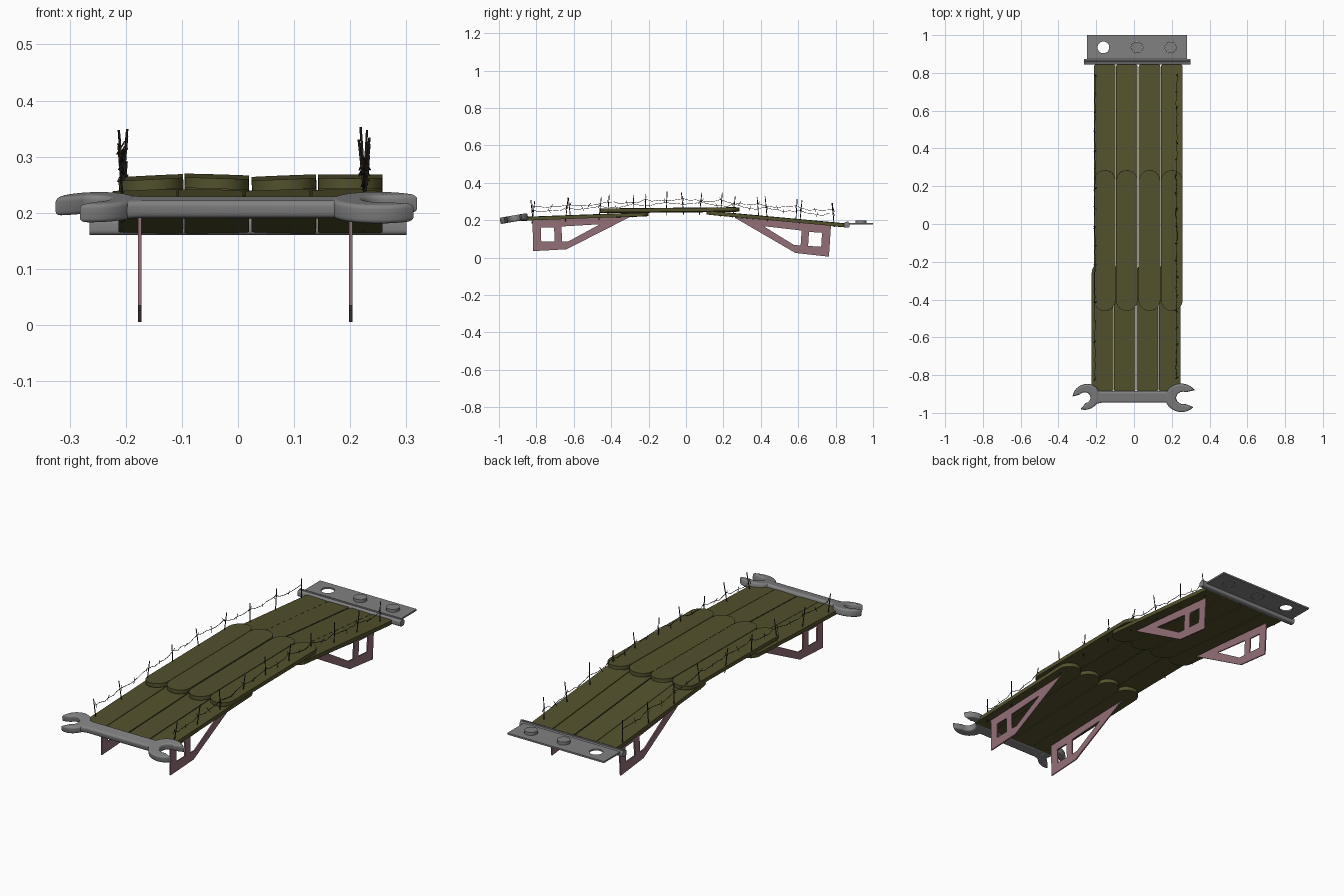
import bpy
import math
import random
from mathutils import Matrix, Vector

random.seed(4)
if "Cube" in bpy.data.objects:
    bpy.data.objects.remove(bpy.data.objects["Cube"], do_unlink=True)


def material(name, rgb):
    mat = bpy.data.materials.new(name)
    mat.use_nodes = True
    mat.diffuse_color = (*rgb, 1)
    mat.node_tree.nodes["Principled BSDF"].inputs["Base Color"].default_value = (*rgb, 1)
    return mat


OLIVE = material("olive wood", (0.088, 0.083, 0.026))
STEEL = material("grey steel", (0.22, 0.22, 0.22))
PINK = material("dusty pink", (0.29, 0.16, 0.18))
WIRE = material("dark wire", (0.03, 0.023, 0.017))

# Maps a flat outline drawn in (y, z) to the side plane, thickness along x
SIDE = Matrix(((0, 0, 1, 0), (1, 0, 0, 0), (0, 1, 0, 0), (0, 0, 0, 1)))


def curve_mesh(name, curve, matrix, mat):
    """Turn a curve into a finished mesh object."""
    temp = bpy.data.objects.new(name + "_curve", curve)
    bpy.context.collection.objects.link(temp)
    bpy.context.view_layer.update()
    graph = bpy.context.evaluated_depsgraph_get()
    mesh = bpy.data.meshes.new_from_object(temp.evaluated_get(graph))
    bpy.data.objects.remove(temp, do_unlink=True)
    mesh.transform(matrix)
    mesh.materials.clear()
    mesh.materials.append(mat)
    mesh.shade_smooth()
    mesh.set_sharp_from_angle(angle=math.radians(35))
    obj = bpy.data.objects.new(name, mesh)
    bpy.context.collection.objects.link(obj)
    return obj


def add_spline(curve, points, closed):
    spline = curve.splines.new('POLY')
    spline.points.add(len(points) - 1)
    for p, co in zip(spline.points, points):
        p.co = (*co, 0, 1) if len(co) == 2 else (*co, 1)
    spline.use_cyclic_u = closed


def slab(name, outlines, thick, matrix, mat, bevel=0.0):
    """Extrude a flat outline; further outlines inside it become holes."""
    curve = bpy.data.curves.new(name, 'CURVE')
    curve.dimensions = '2D'
    curve.fill_mode = 'BOTH'
    curve.extrude = thick / 2 - bevel
    curve.bevel_depth = bevel
    curve.bevel_resolution = 3
    curve.offset = -bevel
    for points in outlines:
        add_spline(curve, points, True)
    return curve_mesh(name, curve, matrix, mat)


def wires(name, paths, radius):
    curve = bpy.data.curves.new(name, 'CURVE')
    curve.dimensions = '3D'
    curve.bevel_depth = radius
    curve.bevel_resolution = 1
    curve.use_fill_caps = True
    for points in paths:
        add_spline(curve, points, False)
    return curve_mesh(name, curve, Matrix(), WIRE)


def arc(cx, cy, rx, ry, start, end, n):
    angles = [math.radians(start + (end - start) * i / n) for i in range(n + 1)]
    return [(cx + rx * math.cos(a), cy + ry * math.sin(a)) for a in angles]


def circle(cx, cy, r):
    return arc(cx, cy, r, r, 0, 345, 23)


def rounded_box(x0, x1, y0, y1, r):
    pts = []
    for cx, cy, a in ((x1 - r, y1 - r, 0), (x0 + r, y1 - r, 90),
                      (x0 + r, y0 + r, 180), (x1 - r, y0 + r, 270)):
        pts += arc(cx, cy, r, r, a, a + 90, 5)
    return pts


# Deck: three overlapping rows of four round-ended planks
def plank(name, x, start, end, depth0, depth1, roll, lift):
    (y0, z0), (y1, z1) = start, end
    half, w = math.hypot(y1 - y0, z1 - z0) / 2, 0.0575
    outline = (arc(0, half - depth1, w, depth1, 0, 180, 16)
               + arc(0, depth0 - half, w, depth0, 180, 360, 16))
    m = (Matrix.Translation((x, (y0 + y1) / 2, (z0 + z1) / 2 + lift))
         @ Matrix.Rotation(math.atan2(z1 - z0, y1 - y0), 4, 'X')
         @ Matrix.Rotation(roll, 4, 'Y'))
    slab(name, [outline], 0.019, m, OLIVE)


ROLLS = (-0.05, 0.03, -0.04, 0.0)
for i, x in enumerate((-0.155, -0.038, 0.082, 0.2)):
    lift = 0.002 * (i % 2)
    plank(f"front_plank_{i + 1}", x - 0.011, (-0.885, 0.207), (-0.2, 0.232),
          0.004, 0.058, ROLLS[i] / 2, 0)
    plank(f"middle_plank_{i + 1}", x, (-0.46, 0.25), (0.285, 0.257),
          0.058, 0.058, ROLLS[i], lift)
    plank(f"back_plank_{i + 1}", x, (0.11, 0.241), (0.86, 0.172),
          0.058, 0.03, -ROLLS[i] / 2, 0)

# Supports: flat truss frames, one pair under each end
TRUSS = (
    ((0, 0.005), (0, -0.165), (0.18, -0.157), (0.52, 0.012)),
    ((0.045, -0.04), (0.045, -0.115), (0.115, -0.115), (0.115, -0.04)),
    ((0.155, -0.035), (0.155, -0.115), (0.19, -0.115), (0.36, -0.025)),
)


def truss(name, x, y, z, direction, tilt):
    c, s = math.cos(tilt), math.sin(tilt)
    outlines = [[(y + direction * (u * c - v * s), z + u * s + v * c) for u, v in loop]
                for loop in TRUSS]
    slab(name, outlines, 0.006, Matrix.Translation((x, 0, 0)) @ SIDE, PINK)


for side, x in (("right", -0.175), ("left", 0.201)):
    truss(f"front_{side}_support", x, -0.82, 0.2, 1, 0.01)
    truss(f"back_{side}_support", x, 0.775, 0.17, -1, 0.065)

# Wrench across the front end, tilted with its back edge up
WRENCH = Matrix.Translation((0, -0.915, 0.21)) @ Matrix.Rotation(0.17, 4, 'X')


def wrench_head(name, x, y, r, turn):
    jaw = arc(0, 0, r * 1.12, r, 38, 322, 32)
    mouth = arc(0.01, 0, r * 0.5, r * 0.47, 290, 70, 10)
    m = WRENCH @ Matrix.Translation((x, y, 0)) @ Matrix.Rotation(math.radians(turn), 4, 'Z')
    slab(name, [jaw + mouth], 0.034, m, STEEL, 0.008)


slab("wrench_handle", [[(-0.215, -0.04), (-0.17, -0.03), (0.17, -0.03), (0.215, -0.045),
                        (0.215, 0.045), (0.17, 0.03), (-0.17, 0.03), (-0.215, 0.04)]],
     0.032, WRENCH, STEEL, 0.01)
wrench_head("wrench_left_head", 0.25, -0.005, 0.075, -4)
wrench_head("wrench_right_head", -0.254, 0.0, 0.066, 212)

# Hinge plate at the back end: one open hole, two filled by pegs
HOLES = (-0.162, 0.016, 0.195)
slab("back_plate", [[(-0.25, 0.855), (0.28, 0.855), (0.28, 1.0), (-0.25, 1.0)]]
     + [circle(x, 0.935, 0.031) for x in HOLES],
     0.008, Matrix.Translation((0, 0, 0.181)), STEEL)
for i, x in enumerate(HOLES[1:]):
    slab(f"plate_peg_{i + 1}", [circle(x, 0.935, 0.03)], 0.022,
         Matrix.Translation((0, 0, 0.188)), STEEL)
slab("plate_rail", [rounded_box(0.844, 0.874, 0.16, 0.19, 0.009)], 0.565,
     Matrix.Translation((0.0175, 0, 0)) @ SIDE, STEEL)
slab("plate_rail_lip", [rounded_box(0.858, 0.868, 0.185, 0.194, 0.003)], 0.565,
     Matrix.Translation((0.0175, 0, 0)) @ SIDE, STEEL)


# Railings: thin pins along each edge joined by a crooked barbed wire
def deck_height(y):
    if y < -0.1:
        return 0.262 - 0.06 * (-0.1 - y)
    return 0.262 - 0.09 * max(0, y - 0.1)


def railing(side, x, count, wire_height):
    pins, wire, barbs = [], [], []
    jitter = random.uniform
    ys = [-0.82 + 1.61 * i / (count - 1) for i in range(count)]
    for y in ys:
        z = deck_height(y)
        lean, tilt = jitter(-0.01, 0.01), jitter(-0.012, 0.012)
        pins.append([(x - lean / 3, y - tilt / 3, z - 0.035),
                     (x + lean, y + tilt, z + 0.09 + jitter(-0.008, 0.008))])
    steps = (count - 1) * 6
    for i in range(steps + 1):
        y = -0.82 + 1.61 * i / steps
        sag = 0.012 * math.sin(math.pi * (i % 6) / 6)
        p = Vector((x + jitter(-0.004, 0.004), y,
                    deck_height(y) + wire_height - sag + jitter(-0.005, 0.005)))
        wire.append(tuple(p))
        if i % 3 == 0:
            d = Vector((jitter(-0.008, 0.008), jitter(-0.008, 0.008), 0.012))
            barbs.append([tuple(p - d), tuple(p + d)])
    wires(f"{side}_rail_pins", pins, 0.0022)
    wires(f"{side}_rail_wire", [wire] + barbs, 0.0013)


railing("right", -0.206, 9, 0.055)
railing("left", 0.225, 10, 0.035)
